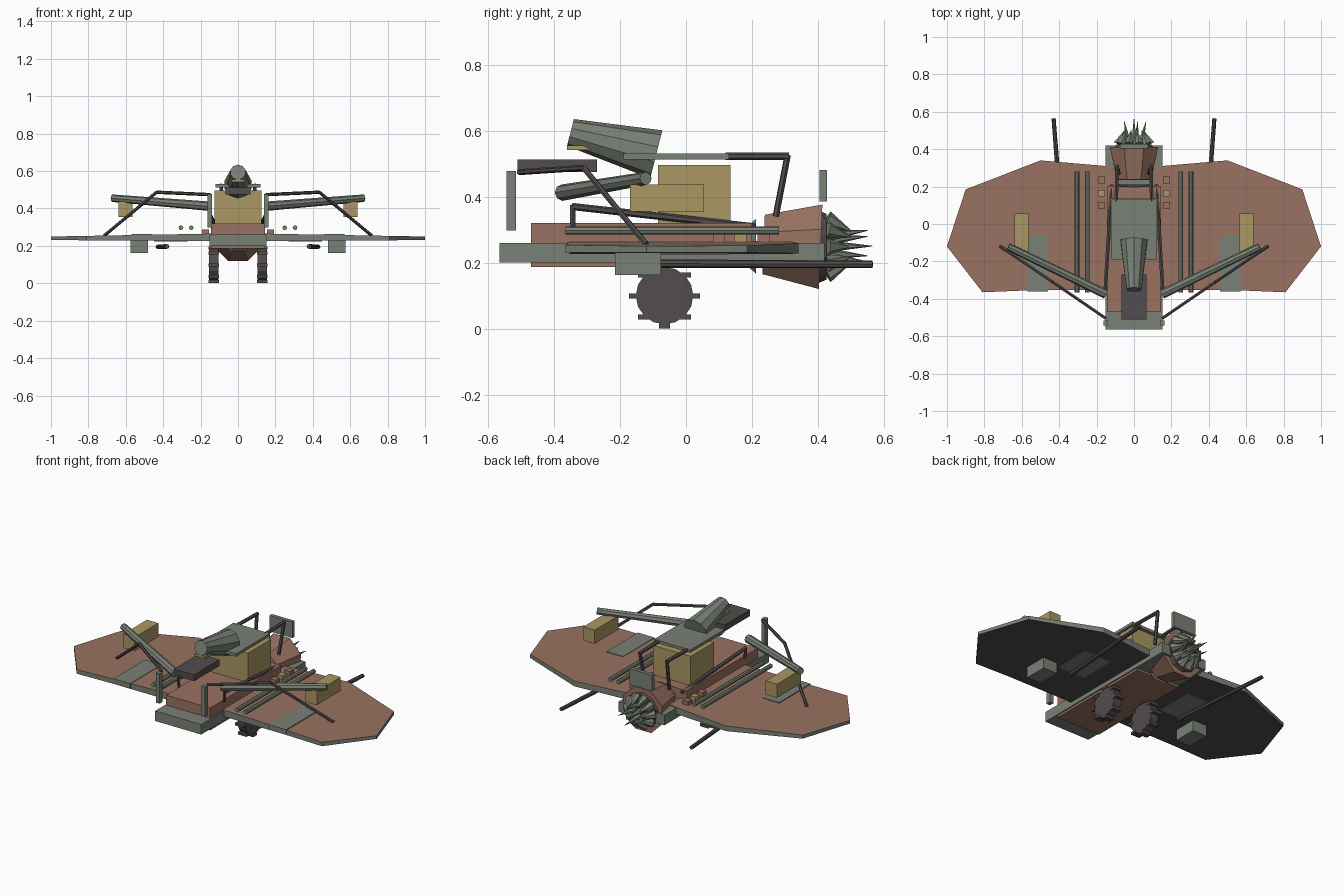
import bpy, bmesh, math
from mathutils import Vector

if "Cube" in bpy.data.objects:
    bpy.data.objects.remove(bpy.data.objects["Cube"])


def material(name, rgb):
    m = bpy.data.materials.new(name)
    m.diffuse_color = (*rgb, 1)
    m.use_nodes = True
    m.node_tree.nodes["Principled BSDF"].inputs["Base Color"].default_value = m.diffuse_color
    return m


RUST = material("rust brown", (0.32, 0.17, 0.12))
GREY = material("green grey", (0.19, 0.22, 0.18))
DARK = material("dark iron", (0.085, 0.072, 0.077))
SAND = material("sand yellow", (0.40, 0.31, 0.125))


def finish(bm, name, *mats):
    bmesh.ops.recalc_face_normals(bm, faces=bm.faces)
    me = bpy.data.meshes.new(name)
    bm.to_mesh(me)
    bm.free()
    for m in mats:
        me.materials.append(m)
    ob = bpy.data.objects.new(name, me)
    bpy.context.collection.objects.link(ob)
    return ob


def box(name, x, y, z, mat):
    bm = bmesh.new()
    bmesh.ops.create_cube(bm, size=1)
    for v in bm.verts:
        v.co = [(a + b) / 2 + c * (b - a) for c, (a, b) in zip(v.co, (x, y, z))]
    return finish(bm, name, mat)


def tube(name, p, q, r1, r2, mat, sides=6, turn=0.0):
    p, q = Vector(p), Vector(q)
    d = q - p
    bm = bmesh.new()
    bmesh.ops.create_cone(bm, cap_ends=True, segments=sides, radius1=r1, radius2=r2, depth=d.length)
    rot = d.to_track_quat('Z', 'Y').to_matrix()
    for v in bm.verts:
        c, s = math.cos(turn), math.sin(turn)
        v.co = rot @ Vector((v.co.x * c - v.co.y * s, v.co.x * s + v.co.y * c, v.co.z)) + (p + q) / 2
    return finish(bm, name, mat)


def both(ob):
    # mirrored copy across x = 0
    ob.modifiers.new("mirror", 'MIRROR').use_mirror_merge = False
    return ob


# wings: brown top, grey rim, dark underside
outline = [(0.1, 0.30), (0.15, 0.31), (0.5, 0.34), (0.9, 0.185), (1.0, -0.12),
           (0.81, -0.365), (0.57, -0.355), (0.1, -0.35)]
bm = bmesh.new()
top = [bm.verts.new((x, y, 0.268 - 0.018 * x)) for x, y in outline]
low = [bm.verts.new((x, y, 0.225 + 0.006 * x)) for x, y in outline]
bm.faces.new(top).material_index = 0
bm.faces.new(low[::-1]).material_index = 2
for i in range(len(outline)):
    j = (i + 1) % len(outline)
    bm.faces.new((top[j], top[i], low[i], low[j])).material_index = 1
both(finish(bm, "wing", RUST, GREY, DARK))

# wing panels, under-wing pods, floating side crates
both(box("wing_panel", (0.46, 0.57), (-0.36, -0.065), (0.232, 0.2625), GREY))
both(box("underwing_panel", (0.27, 0.45), (-0.10, 0.13), (0.2235, 0.235), GREY))
both(box("underwing_pod", (0.48, 0.575), (-0.215, -0.075), (0.163, 0.235), GREY))
both(box("side_crate", (0.565, 0.64), (-0.17, 0.055), (0.355, 0.437), SAND))

# hull
box("deck_slab", (-0.152, 0.152), (-0.565, 0.42), (0.2, 0.26), GREY)
box("hull", (-0.145, 0.145), (-0.47, 0.2), (0.187, 0.32), RUST)
for y, mat in ((0.1, RUST), (0.165, SAND), (0.235, RUST)):
    both(box("hull_block", (0.155, 0.192), (y - 0.018, y + 0.018), (0.255, 0.288), mat))

# engine bell, collar and exhaust spikes
k = 1 / math.cos(math.pi / 8)
tube("engine_bell", (0, 0.235, 0.255), (0, 0.408, 0.248), 0.09 * k, 0.128 * k, RUST, 8, math.pi / 8)
tube("engine_collar", (0, 0.17, 0.25), (0, 0.212, 0.25), 0.05, 0.09, GREY, 8, math.pi / 8)
tube("engine_plate", (0, 0.40, 0.248), (0, 0.425, 0.248), 0.11, 0.10, DARK, 10)
for i in range(10):
    a = math.tau * i / 10
    c, s = math.cos(a), math.sin(a)
    tube("exhaust_spike", (0.088 * c, 0.427, 0.248 + 0.088 * s),
         (0.05 * c, 0.50, 0.248 + 0.05 * s), 0.026, 0.002, GREY)
for i in range(5):
    a = math.tau * i / 5
    c, s = math.cos(a), math.sin(a)
    tube("inner_spike", (0.035 * c, 0.427, 0.248 + 0.035 * s),
         (0.065 * c, 0.55, 0.25 + 0.05 * s), 0.018, 0.001, GREY)
tube("centre_spike", (0, 0.427, 0.25), (0, 0.565, 0.25), 0.018, 0.001, GREY)
box("rear_panel", (-0.075, 0.075), (0.405, 0.427), (0.385, 0.48), GREY)

# toothed wheels
both(tube("wheel", (0.105, -0.065, 0.1), (0.155, -0.065, 0.1), 0.087, 0.087, DARK, 16))
for i in range(8):
    a = math.tau * i / 8
    y, z = -0.065 + 0.09 * math.cos(a), 0.099 + 0.09 * math.sin(a)
    both(box("wheel_tooth", (0.102, 0.158), (y - 0.017, y + 0.017), (z - 0.008, z + 0.008), DARK))

# cabin, roof, top barrel and front box
box("cabin", (-0.125, 0.125), (-0.085, 0.135), (0.315, 0.495), SAND)
box("roof", (-0.12, 0.12), (-0.19, 0.13), (0.513, 0.53), GREY)
tube("top_barrel", (0, -0.09, 0.528), (0, -0.35, 0.594), 0.075, 0.042, GREY, 10)
box("barrel_rest", (-0.035, 0.035), (-0.36, -0.29), (0.541, 0.555), SAND)
box("front_box", (-0.067, 0.067), (-0.51, -0.27), (0.475, 0.512), DARK)
both(tube("roof_rod", (0.095, 0.12, 0.522), (0.09, 0.312, 0.522), 0.011, 0.011, DARK))
both(tube("roof_strut", (0.09, 0.308, 0.526), (0.08, 0.272, 0.34), 0.01, 0.01, DARK))

# side beams
both(tube("hull_rail", (0.153, -0.345, 0.37), (0.12, 0.21, 0.308), 0.011, 0.011, DARK))
both(tube("rail_post", (0.15, -0.343, 0.31), (0.153, -0.343, 0.375), 0.009, 0.009, DARK))

# swept arms with bent rods and front posts
both(tube("arm", (0.15, -0.375, 0.412), (0.672, -0.122, 0.455), 0.025, 0.02, GREY, 8))
both(box("front_post", (0.138, 0.162), (-0.543, -0.515), (0.298, 0.477), GREY))
bend = (0.435, -0.31, 0.487)
both(tube("upper_rod", (0.15, -0.505, 0.474), bend, 0.009, 0.009, DARK))
both(tube("lower_rod", bend, (0.715, -0.12, 0.255), 0.009, 0.009, DARK))

# wing pipes and under-wing guns
for x in (0.25, 0.305):
    both(tube("wing_pipe", (x, -0.365, 0.297), (x, 0.282, 0.297), 0.0125, 0.0125, GREY, 8))
both(tube("gun_barrel", (0.38, -0.08, 0.197), (0.43, 0.565, 0.195), 0.013, 0.011, DARK, 8))
